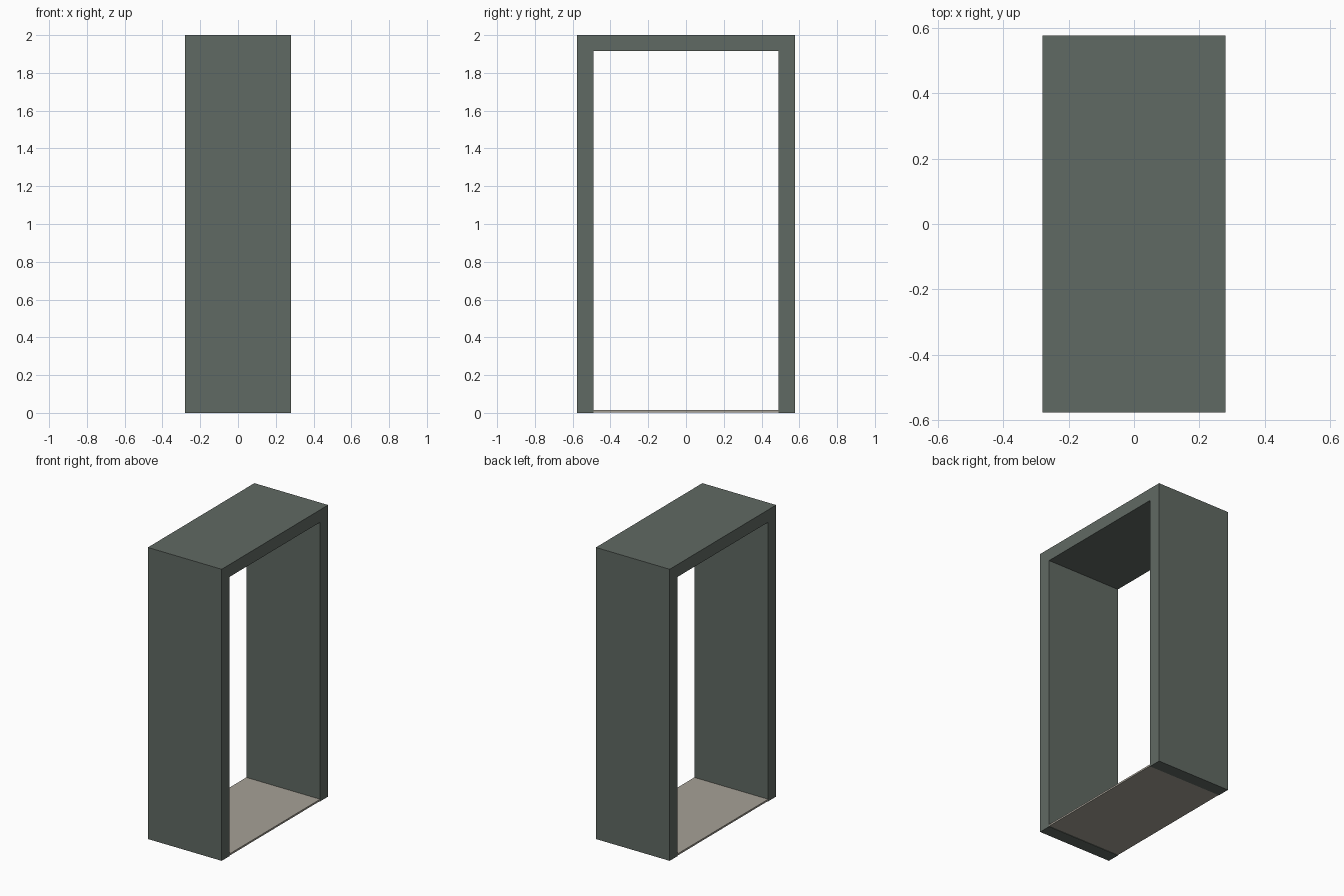
import bpy, bmesh

if "Cube" in bpy.data.objects:
    bpy.data.objects.remove(bpy.data.objects["Cube"])


def material(name, rgb):
    m = bpy.data.materials.new(name)
    m.diffuse_color = (*rgb, 1.0)
    m.use_nodes = True
    m.node_tree.nodes["Principled BSDF"].inputs["Base Color"].default_value = m.diffuse_color
    return m


def extruded(name, profile, half_depth, mat):
    """Extrude a closed (y, z) profile along x."""
    bm = bmesh.new()
    face = bm.faces.new([bm.verts.new((-half_depth, y, z)) for y, z in profile])
    ext = bmesh.ops.extrude_face_region(bm, geom=[face], use_keep_orig=True)
    verts = [g for g in ext["geom"] if isinstance(g, bmesh.types.BMVert)]
    bmesh.ops.translate(bm, verts=verts, vec=(2 * half_depth, 0, 0))
    bmesh.ops.recalc_face_normals(bm, faces=bm.faces[:])
    mesh = bpy.data.meshes.new(name)
    bm.to_mesh(mesh)
    bm.free()
    mesh.materials.append(mat)
    ob = bpy.data.objects.new(name, mesh)
    bpy.context.collection.objects.link(ob)
    return ob


grey_green = material("grey green", (0.118, 0.142, 0.125))
warm_grey = material("warm grey", (0.38, 0.355, 0.305))

HALF_X, OUT_Y, IN_Y, TOP, LINTEL = 0.28, 0.577, 0.49, 2.0, 1.915

# Upside-down U frame: two side walls and the top in one piece
half = [(OUT_Y, 0), (OUT_Y, TOP)]
inner = [(IN_Y, LINTEL), (IN_Y, 0)]
profile = half + [(-y, z) for y, z in reversed(half)]
profile += [(-y, z) for y, z in reversed(inner)] + inner
extruded("door_frame", profile, HALF_X, grey_green)

# Thin floor plate between the walls
extruded("floor_plate", [(-IN_Y, 0.003), (IN_Y, 0.003), (IN_Y, 0.015), (-IN_Y, 0.015)],
         HALF_X, warm_grey)
